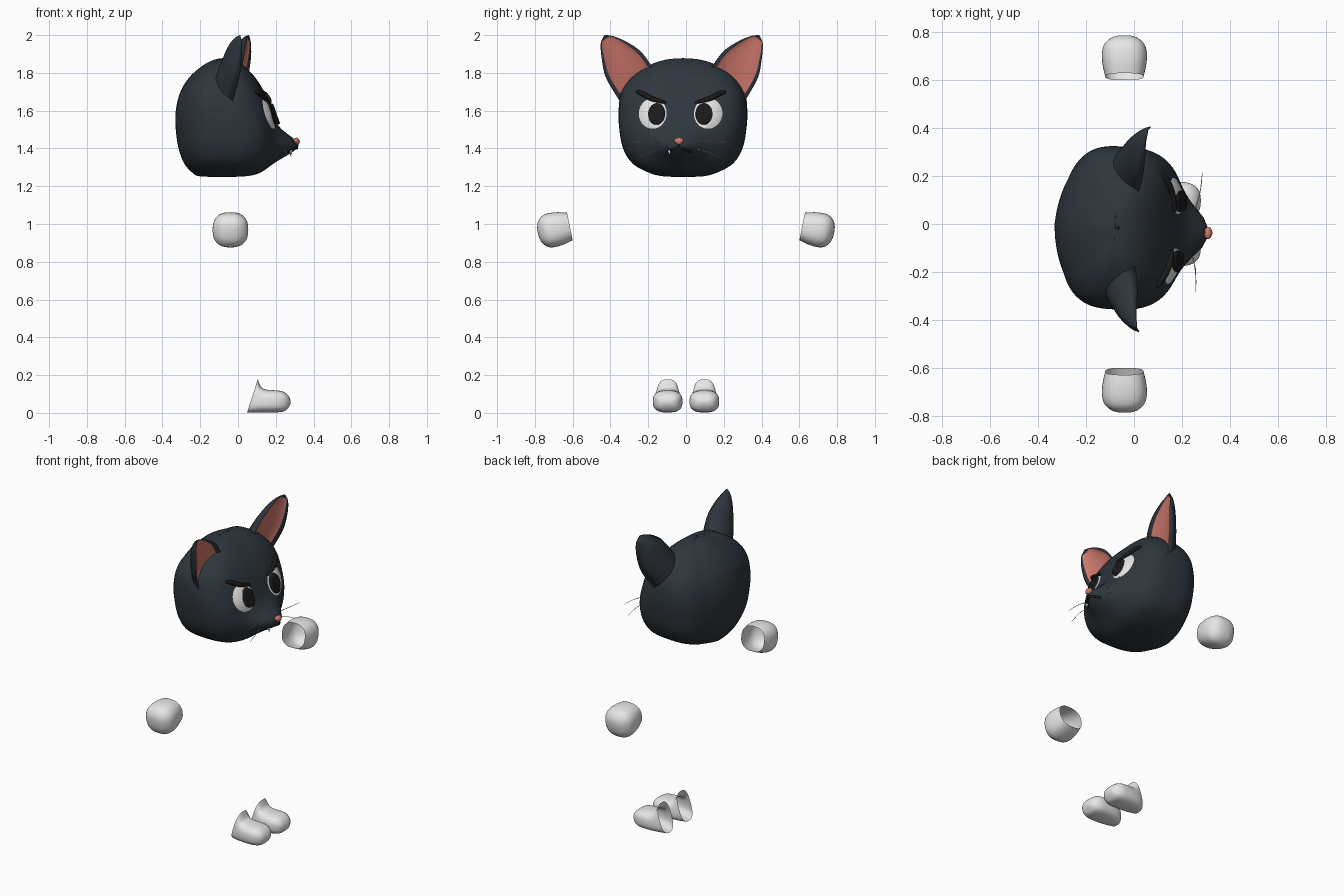
import bpy, bmesh, math
from mathutils import Vector, Matrix
from mathutils.bvhtree import BVHTree

cube = bpy.data.objects.get("Cube")
if cube:
    bpy.data.objects.remove(cube)


def material(name, r, g, b):
    m = bpy.data.materials.new(name)
    m.use_nodes = True
    m.diffuse_color = (r, g, b, 1)
    m.node_tree.nodes["Principled BSDF"].inputs["Base Color"].default_value = (r, g, b, 1)
    return m


FUR = material("charcoal fur", .027, .037, .047)
PINK = material("pink skin", .62, .19, .15)
WHITE = material("white", .8, .8, .8)
BLACK = material("black", .01, .01, .01)

# The head is turned slightly to its side
TURN = Matrix.Translation((0, -.02, 0)) @ Matrix.Rotation(math.radians(-3.2), 4, 'Z')


def make(name, bm, mats, matrix=Matrix()):
    bmesh.ops.remove_doubles(bm, verts=bm.verts, dist=1e-5)
    bmesh.ops.recalc_face_normals(bm, faces=bm.faces)
    bm.transform(matrix)
    for f in bm.faces:
        f.smooth = True
    mesh = bpy.data.meshes.new(name)
    bm.to_mesh(mesh)
    ob = bpy.data.objects.new(name, mesh)
    bpy.context.collection.objects.link(ob)
    for m in mats:
        mesh.materials.append(m)
    return ob


def spline(rows, n):
    """Smooth interpolation through rows of numbers."""
    out = []
    for i in range(len(rows) - 1):
        p = [rows[max(0, min(len(rows) - 1, i + k))] for k in (-1, 0, 1, 2)]
        for j in range(n):
            t = j / n
            out.append([b + .5 * t * (c - a + t * (2*a - 5*b + 4*c - d + t * (3*(b - c) + d - a)))
                        for a, b, c, d in zip(*p)])
    return out + [list(rows[-1])]


def loft(rings, rule=None):
    bm = bmesh.new()
    vs = [[bm.verts.new(p) for p in r] for r in rings]
    n = len(vs[0])
    for i in range(len(vs) - 1):
        for j in range(n):
            k = (j + 1) % n
            f = bm.faces.new((vs[i][j], vs[i][k], vs[i + 1][k], vs[i + 1][j]))
            if rule:
                f.material_index = rule(i, j)
    return bm


def power(v, n):
    return math.copysign(abs(v) ** (2 / n), v)


def angles(n):
    return [math.tau * i / n for i in range(n)]


# Head: z, back x, front x, half width
levels = [(1.25, -.08, -.08, 0), (1.252, -.2, .03, .10), (1.27, -.24, .11, .175),
          (1.32, -.285, .165, .265), (1.4, -.315, .195, .315), (1.5, -.33, .2, .335),
          (1.6, -.33, .175, .34), (1.7, -.305, .135, .325), (1.78, -.255, .085, .268),
          (1.84, -.185, .025, .18), (1.87, -.125, -.03, .09), (1.878, -.08, -.08, 0)]
rings = []
for z, back, front, w in spline(levels, 5):
    ring = []
    for a in angles(72):
        c, s = math.cos(a), math.sin(a)
        n = 3 if c > 0 else 2.6
        y = w * power(s, n)
        x = (back + front) / 2 + (front - back) / 2 * power(c, n)
        if c > 0:   # pointed muzzle
            x += .12 * c * math.exp(-(y / .12) ** 2 - ((z - 1.415) / .075) ** 2)
        else:       # ridge down the back
            x -= .025 * c * min(1, abs(s) * 2)
        ring.append((x, y, z))
    rings.append(ring)
head_bm = loft(rings)
tree = BVHTree.FromBMesh(head_bm)
make("head", head_bm, [FUR], TURN)


def on_head(y, z, lift=0.0):
    hit = tree.ray_cast(Vector((1, y, z)), Vector((-1, 0, 0)))[0]
    return Vector((hit.x + lift, y, z))


# Ears: inner edge x y z, outer edge x y z, depth
ear_rows = [(-.03, .10, 1.76, -.03, .30, 1.60, .10), (.01, .155, 1.83, .0, .35, 1.68, .115),
            (.025, .22, 1.915, .03, .405, 1.78, .10), (.03, .30, 1.968, .045, .425, 1.88, .075),
            (.03, .36, 1.993, .045, .43, 1.95, .04), (.035, .398, 2.0, .04, .42, 1.982, .015),
            (.035, .41, 2.0, .035, .41, 2.0, 0)]
DIV = 12
for side, name in ((1, "left_ear"), (-1, "right_ear")):
    rings = []
    for r in spline(ear_rows, 5):
        inner, outer, d = Vector(r[:3]), Vector(r[3:6]), r[6]
        ring = []
        for i in range(2 * DIV):
            u = i / DIV if i < DIV else 2 - i / DIV
            p = inner.lerp(outer, u)
            p.x -= d * abs(math.sin(math.pi * u)) ** .6 * (1 if i < DIV else .35)
            p.y *= side
            ring.append(p)
        rings.append(ring)
    make(name, loft(rings, lambda i, j: int(5 <= i < 22 and DIV < j < 2 * DIV - 1)),
         [FUR, PINK], TURN)


# Domed discs that follow the face
def patch(name, cy, cz, ry, rz, height, mat):
    rings = []
    for k in range(13):
        r = k / 12
        rings.append([on_head(cy + ry * r * math.cos(a), cz + rz * r * math.sin(a), height(r))
                      for a in angles(40)])
    make(name, loft(rings), [mat], TURN)


def tube(name, pts, radii, mat):
    pts = [Vector(p) for p in pts]
    rings = []
    for i, (p, r) in enumerate(zip(pts, radii)):
        t = (pts[min(i + 1, len(pts) - 1)] - pts[max(i - 1, 0)]).normalized()
        u = t.cross(Vector((1, 0, .01))).normalized()
        v = t.cross(u)
        rings.append([p + r * (u * math.cos(a) + v * math.sin(a)) for a in angles(10)])
    make(name, loft(rings), [mat], TURN)


for side, name in ((1, "left"), (-1, "right")):
    patch(name + "_eye", side * .147, 1.585, .077, .083,
          lambda r: .018 * (1 - r * r) - .001, WHITE)
    patch(name + "_pupil", side * .127, 1.583, .046, .058,
          lambda r: .021 if r < .99 else .005, BLACK)
    # Slanted eyebrow, tapered at both ends
    brow = spline([(.238, 1.702), (.205, 1.69), (.15, 1.662), (.075, 1.642)], 6)
    tube(name + "_eyebrow", [on_head(side * y, z, .008) for y, z in brow],
         [.004 + .010 * math.sin(math.pi * i / (len(brow) - 1)) ** .6 if 0 < i < len(brow) - 1
          else 0 for i in range(len(brow))], BLACK)
    # Whiskers
    for k, (z0, z1, end) in enumerate(((1.434, 1.437, .25), (1.398, 1.353, .215))):
        start = on_head(side * .09, z0, -.01)
        tip = Vector((.272, side * end, z1))
        tube(f"{name}_whisker_{k + 1}", [start, start.lerp(tip, .5) + Vector((.006, 0, .004)), tip],
             [.002, .0017, .001], WHITE)

# Nose, wider at the top
bm = bmesh.new()
bmesh.ops.create_uvsphere(bm, u_segments=24, v_segments=14, radius=1)
spot = on_head(0, 1.437)
for v in bm.verts:
    v.co = spot + Vector((v.co.x * .018, v.co.y * .024 * (1 + .4 * v.co.z), v.co.z * .02))
make("nose", bm, [PINK], TURN)

# Mouth and one small fang
arch = spline([(-.062, 1.382), (-.035, 1.395), (0, 1.402), (.035, 1.395), (.062, 1.382)], 5)
tube("mouth", [on_head(y, z, .001) for y, z in arch], [.007] * len(arch), BLACK)
tube("mouth_cleft", [on_head(0, z, .001) for z in (1.425, 1.412, 1.4)], [.004] * 3, BLACK)
fang = on_head(-.052, 1.39, .004)
tube("fang", [fang, fang + Vector((.003, 0, -.012)), fang + Vector((.003, 0, -.026))],
     [.008, .006, 0], WHITE)

# Gloves, open at the cuff: distance, half width, half height
glove_rows = [(0, .08, .074), (.05, .091, .087), (.1, .094, .091), (.135, .084, .083),
              (.16, .058, .058), (.17, .03, .03), (.173, 0, 0)]
for side, name in ((1, "left_glove"), (-1, "right_glove")):
    rings = []
    for d, rx, rz in spline(glove_rows, 4):
        ring = []
        for a in angles(40):
            px, pz = rx * power(math.cos(a), 2.5), rz * power(math.sin(a), 2.5)
            ring.append((-.04 + px, side * (.615 + d * .98 + pz * .2), .987 - d * .2 + pz * .98))
        rings.append(ring)
    make(name, loft(rings), [WHITE])

# Shoes, open at the back: sole x z, top x z, half width
shoe_rows = [(.048, .002, .105, .178, .058), (.08, .002, .122, .137, .068),
             (.115, .002, .15, .123, .074), (.16, .002, .19, .12, .078),
             (.21, .003, .235, .114, .076), (.248, .01, .264, .095, .06),
             (.27, .032, .277, .07, .035), (.279, .052, .279, .052, 0)]
for side, name in ((1, "left_shoe"), (-1, "right_shoe")):
    rings = []
    for xb, zb, xt, zt, w in spline(shoe_rows, 4):
        ring = []
        for a in angles(40):
            c = .5 + .5 * power(math.cos(a), 2.7)
            ring.append((xb + (xt - xb) * c, side * .097 + w * power(math.sin(a), 2.7),
                         max(0, zb + (zt - zb) * c)))
        rings.append(ring)
    make(name, loft(rings), [WHITE])
